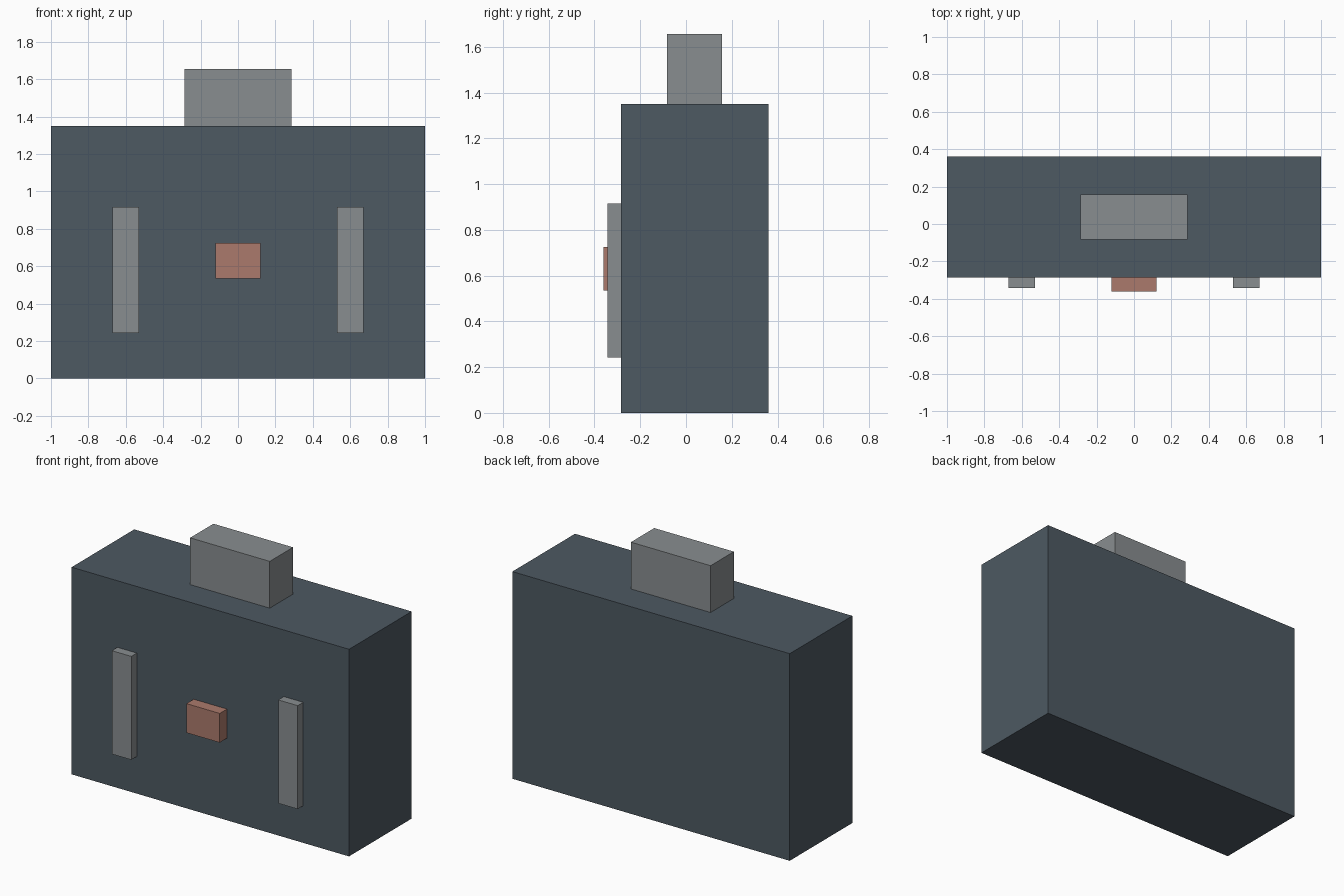
import bpy

cube = bpy.data.objects.get("Cube")
if cube:
    bpy.data.objects.remove(cube, do_unlink=True)


def material(name, rgb):
    mat = bpy.data.materials.new(name)
    mat.use_nodes = True
    color = (*rgb, 1.0)
    mat.diffuse_color = color
    mat.node_tree.nodes["Principled BSDF"].inputs["Base Color"].default_value = color
    return mat


def box(name, x, y, z, mat):
    """Box spanning the given (low, high) range on each axis."""
    spans = (x, y, z)
    bpy.ops.mesh.primitive_cube_add(size=1, location=[(a + b) / 2 for a, b in spans])
    obj = bpy.context.object
    obj.name = name
    obj.scale = [b - a for a, b in spans]
    bpy.ops.object.transform_apply(location=False, rotation=False, scale=True)
    obj.data.materials.append(mat)
    return obj


slate = material("slate blue", (0.075, 0.100, 0.122))
grey = material("metal grey", (0.250, 0.270, 0.280))
red = material("dusty red", (0.410, 0.195, 0.150))

FRONT = -0.285   # front face of the case
SINK = 0.02      # how far fittings sit into the case

# Case and top handle
box("case_body", (-1, 1), (FRONT, 0.36), (0, 1.35), slate)
box("handle", (-0.287, 0.287), (-0.083, 0.157), (1.35 - SINK, 1.655), grey)

# Pair of upright straps on the front
for side, name in ((1, "left_strap"), (-1, "right_strap")):
    x = sorted((side * 0.53, side * 0.67))
    box(name, x, (-0.342, FRONT + SINK), (0.242, 0.916), grey)

# Central clasp
box("clasp", (-0.12, 0.12), (-0.36, FRONT + SINK), (0.535, 0.725), red)
